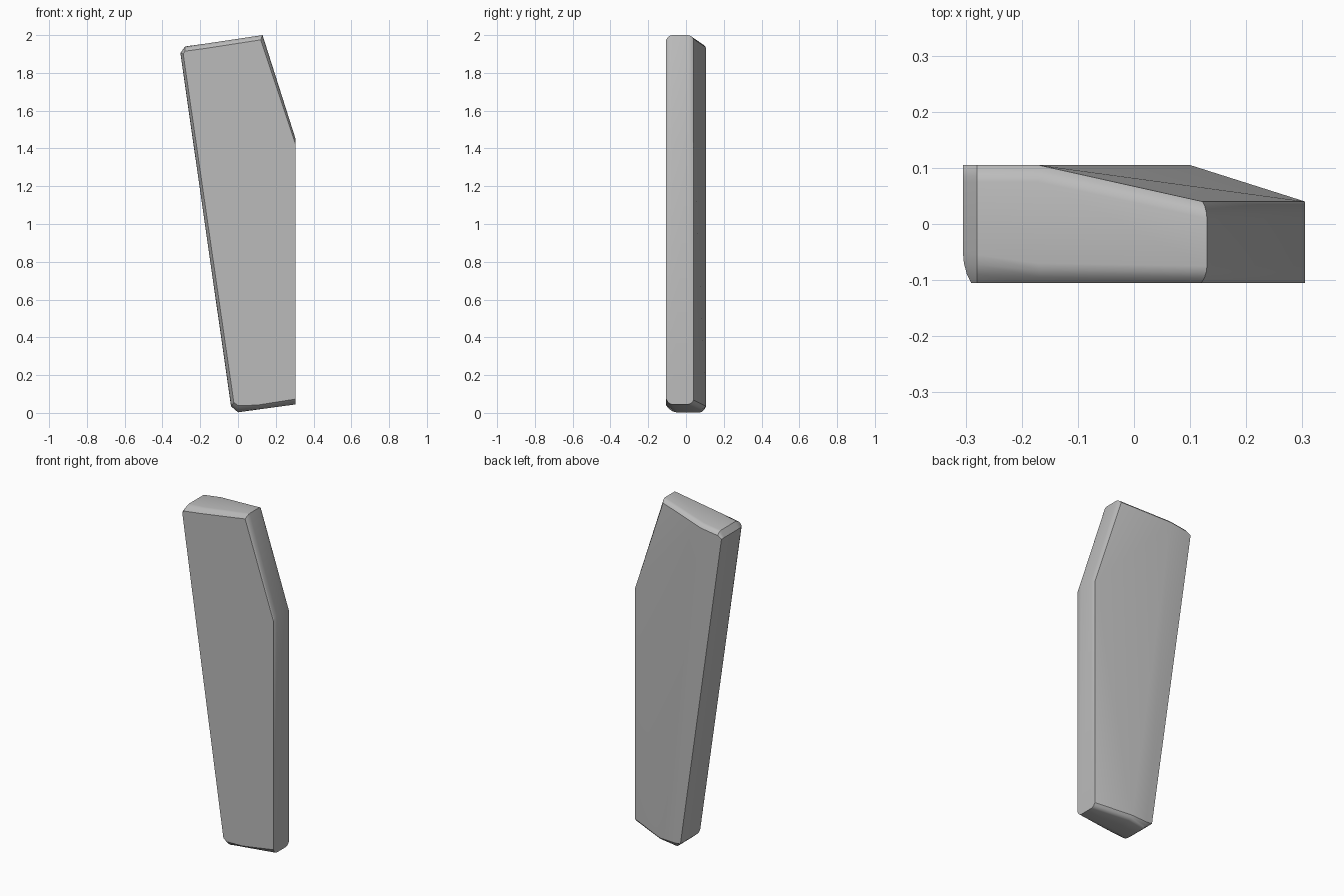
import bpy
import bmesh
import math

cube = bpy.data.objects.get("Cube")
if cube:
    bpy.data.objects.remove(cube, do_unlink=True)

# Plain grey material
grey = bpy.data.materials.new("matte_grey")
grey.use_nodes = True
colour = (0.5, 0.5, 0.5, 1)
grey.diffuse_color = colour
grey.node_tree.nodes["Principled BSDF"].inputs["Base Color"].default_value = colour

# Silhouette corners: x, z, inset x, inset z, depth of front bevel, back y
corners = [
    (-0.037, 0.035, 0.015, 0.02, 0.055, 0.105),   # lower heel
    (0.0, 0.003, 0.0, 0.036, 0.055, 0.105),
    (0.1, 0.017, 0.0, 0.024, 0.055, 0.105),       # ridge foot
    (0.305, 0.045, 0.0, 0.028, 0.03, 0.04),       # lower tip
    (0.305, 1.45, 0.0, -0.03, 0.03, 0.04),        # shoulder
    (0.13, 2.0, -0.01, -0.025, 0.03, 0.04),       # top tip
    (-0.17, 1.955, 0.0, -0.025, 0.035, 0.105),    # ridge head
    (-0.28, 1.94, 0.0, -0.025, 0.05, 0.105),      # upper heel
    (-0.305, 1.905, 0.015, -0.005, 0.055, 0.105),
]
FRONT = -0.105
heel = (0, 8)  # corners on the heel side, whose back edge is sharp
bm = bmesh.new()


def ring(amount, depth, back):
    """One loop of the body: inset by amount, at a share of the edge depth."""
    verts = []
    for i, (x, z, dx, dz, bevel, rear) in enumerate(corners):
        if back:
            y = rear - 0.03 * depth
            k = 0 if i in heel else amount * 0.8
        else:
            y = FRONT + bevel * depth
            k = amount
        verts.append(bm.verts.new((x + dx * k, y, z + dz * k)))
    return verts


# Rounded front edge, wall and rounded back edge
steps = [(1, 0), (0.45, 0.3), (0.12, 0.65), (0, 1)]
loops = [ring(a, d, False) for a, d in steps]
loops += [ring(a, d, True) for a, d in reversed(steps)]
n = len(corners)
for a, b in zip(loops, loops[1:]):
    for i in range(n):
        j = (i + 1) % n
        bm.faces.new((a[i], a[j], b[j], b[i]))

# Flat front and faceted back sloping away from the ridge
bm.faces.new(loops[0])
for facet in [(0, 1, 2, 6, 7, 8), (2, 4, 6), (2, 3, 4), (4, 5, 6)]:
    bm.faces.new([loops[-1][i] for i in facet])
bmesh.ops.remove_doubles(bm, verts=bm.verts, dist=0.0005)
bmesh.ops.recalc_face_normals(bm, faces=bm.faces)

mesh = bpy.data.meshes.new("tapered_panel")
bm.to_mesh(mesh)
bm.free()
mesh.materials.append(grey)
panel = bpy.data.objects.new("tapered_panel", mesh)
bpy.context.collection.objects.link(panel)
bpy.ops.object.select_all(action='DESELECT')
panel.select_set(True)
bpy.context.view_layer.objects.active = panel
bpy.ops.object.shade_smooth_by_angle(angle=math.radians(30))
